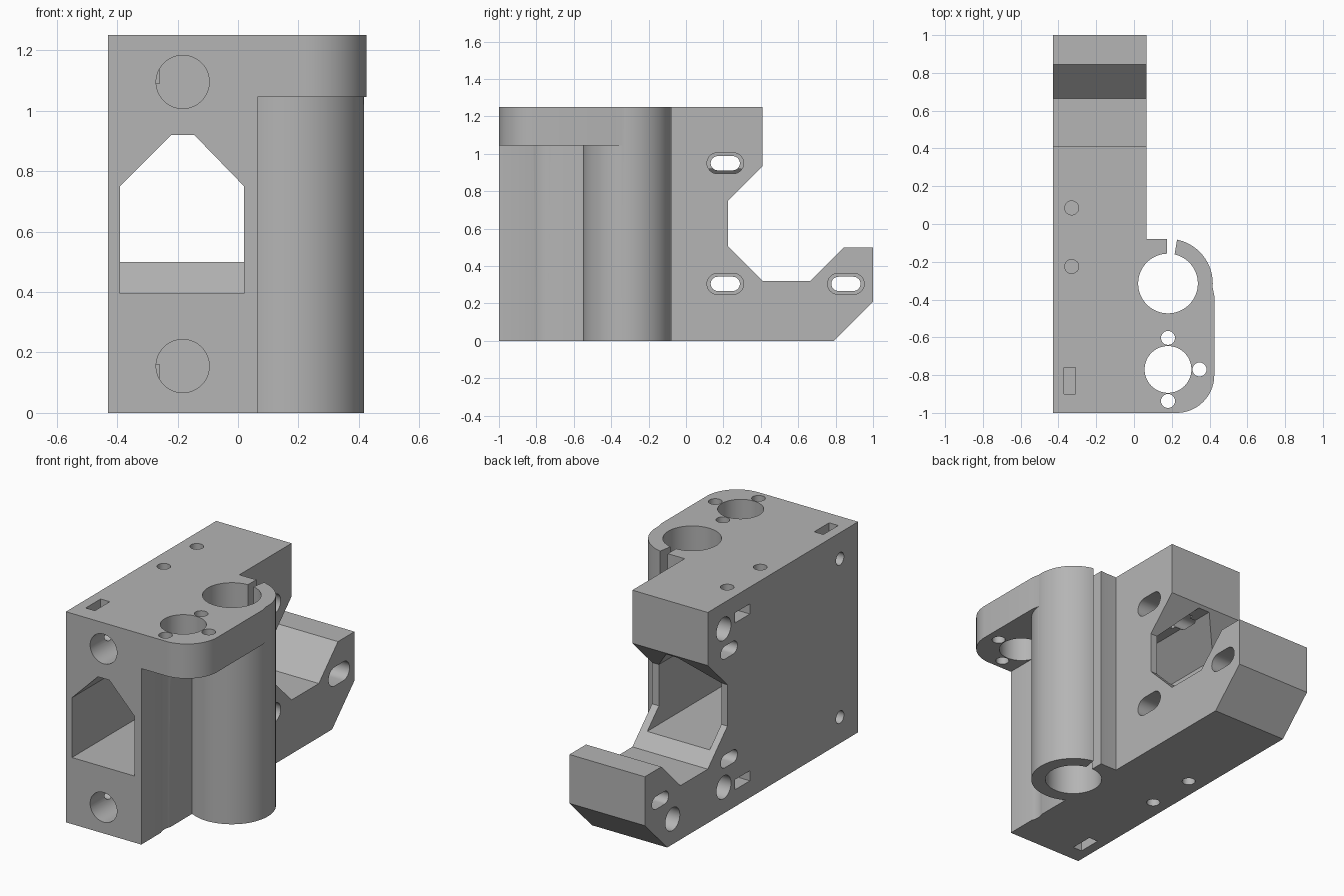
import bpy, bmesh
from math import sin, cos, pi, radians

if "Cube" in bpy.data.objects:
    bpy.data.objects.remove(bpy.data.objects["Cube"])

# One grey plastic
plastic = bpy.data.materials.new("grey_plastic")
plastic.use_nodes = True
grey = (0.46, 0.46, 0.46, 1)
plastic.diffuse_color = grey
plastic.node_tree.nodes["Principled BSDF"].inputs["Base Color"].default_value = grey


def prism(name, points, axis, low, high):
    """Extrude a closed 2D outline along an axis."""
    place = {"x": lambda u, v, d: (d, u, v),
             "y": lambda u, v, d: (u, d, v),
             "z": lambda u, v, d: (u, v, d)}[axis]
    bm = bmesh.new()
    face = bm.faces.new([bm.verts.new(place(u, v, low)) for u, v in points])
    extruded = bmesh.ops.extrude_face_region(bm, geom=[face])["geom"]
    moved = [v for v in extruded if isinstance(v, bmesh.types.BMVert)]
    bmesh.ops.translate(bm, verts=moved, vec=place(0, 0, high - low))
    bmesh.ops.recalc_face_normals(bm, faces=bm.faces)
    mesh = bpy.data.meshes.new(name)
    bm.to_mesh(mesh)
    bm.free()
    mesh.materials.append(plastic)
    obj = bpy.data.objects.new(name, mesh)
    bpy.context.collection.objects.link(obj)
    return obj


def arc(u, v, r, start=0, end=360, steps=48):
    count = steps if end - start == 360 else steps + 1
    angles = [radians(start + (end - start) * i / steps) for i in range(count)]
    return [(u + r * cos(a), v + r * sin(a)) for a in angles]


def rect(u0, u1, v0, v1):
    return [(u0, v0), (u1, v0), (u1, v1), (u0, v1)]


def stadium(u, v, half, r):
    return arc(u + half - r, v, r, -90, 90, 16) + arc(u - half + r, v, r, 90, 270, 16)


def combine(obj, tool, operation):
    mod = obj.modifiers.new("combine", "BOOLEAN")
    mod.operation, mod.solver, mod.object = operation, "EXACT", tool
    bpy.context.view_layer.objects.active = obj
    bpy.ops.object.modifier_apply(modifier=mod.name)
    bpy.data.objects.remove(tool)


LEFT, RIGHT, HEIGHT = -0.43, 0.065, 1.25
ROD = (0.18, -0.77)
BEARING = (0.18, -0.315)

# Main block with the open jaw at the back
bracket = prism("carriage_bracket", [
    (-1, 0), (0.79, 0), (1, 0.21), (1, 0.5), (0.845, 0.5), (0.665, 0.32),
    (0.41, 0.32), (0.225, 0.505), (0.225, 0.75), (0.41, 0.935),
    (0.41, HEIGHT), (-1, HEIGHT)], "x", LEFT, RIGHT)

# Bearing clamp, its lip, and the top flange
combine(bracket, prism("bearing_clamp", arc(*BEARING, 0.237, steps=96), "z", 0, HEIGHT), "UNION")
combine(bracket, prism("clamp_lip", rect(0, 0.185, -0.2, -0.08), "z", 0, HEIGHT), "UNION")
flange = [(0, -1)] + arc(0.225, -0.8, 0.2, -90, 0, 24) + [(0.425, -0.38), (0.412, -0.315), (0, -0.315)]
combine(bracket, prism("top_flange", flange, "z", 1.045, HEIGHT), "UNION")


def cut(points, axis, low, high):
    combine(bracket, prism("cutter", points, axis, low, high), "DIFFERENCE")


# Belt tunnel with a chamfered roof
cut([(-0.39, 0.395), (0.02, 0.395), (0.02, 0.75), (-0.145, 0.92),
     (-0.22, 0.92), (-0.39, 0.75)], "y", -1.1, 0.5)

# Bearing bore, clamp slit, threaded rod bore and its screw holes
cut(arc(*BEARING, 0.158, steps=64), "z", -0.1, 1.35)
cut([(0.175, -0.25), (0.2, -0.25), (0.235, -0.04), (0.175, -0.04)], "z", -0.1, 1.35)
cut(arc(*ROD, 0.124), "z", -0.1, 1.35)
for dx, dy in ((0, 0.167), (0, -0.167), (0.167, 0)):
    cut(arc(ROD[0] + dx, ROD[1] + dy, 0.037, steps=24), "z", 0.9, 1.35)

# Features repeated at the bottom and mirrored at the top
for top in (False, True):
    def flip(low, high):
        return (HEIGHT - high, HEIGHT - low) if top else (low, high)

    rod_z = HEIGHT - 0.155 if top else 0.155
    cut(arc(-0.183, rod_z, 0.088), "y", -1.1, 0.15)             # smooth rod socket
    cut(arc(-0.83, rod_z, 0.037, steps=24), "x", -0.5, -0.2)    # side set screw
    cut(rect(-0.37, -0.31, -0.9, -0.76), "z", *flip(-0.1, 0.22))  # nut slot
    cut(rect(0.015, 0.155, *flip(0.1, 0.16)), "x", -0.5, -0.26)  # side nut trap
    for y in (0.085, -0.225):                                   # clamp screws
        cut(arc(-0.33, y, 0.037, steps=24), "z", *flip(-0.1, 0.25))
    cut(arc(0.26, rod_z, 0.068, steps=32), "x", -0.5, -0.23)    # screw head recess
cut(arc(0.74, 0.15, 0.068, steps=32), "x", -0.5, -0.23)

# Motor mounting slots, wider on the right side
for y, z in ((0.21, 0.95), (0.21, 0.305), (0.855, 0.305)):
    cut(stadium(y, z, 0.078, 0.038), "x", -0.5, 0.2)
    cut(stadium(y, z, 0.098, 0.056), "x", -0.18, 0.2)

# Smooth bores, crisp edges
bpy.ops.object.select_all(action="DESELECT")
bracket.select_set(True)
bpy.context.view_layer.objects.active = bracket
bpy.ops.object.shade_smooth_by_angle(angle=radians(25))
